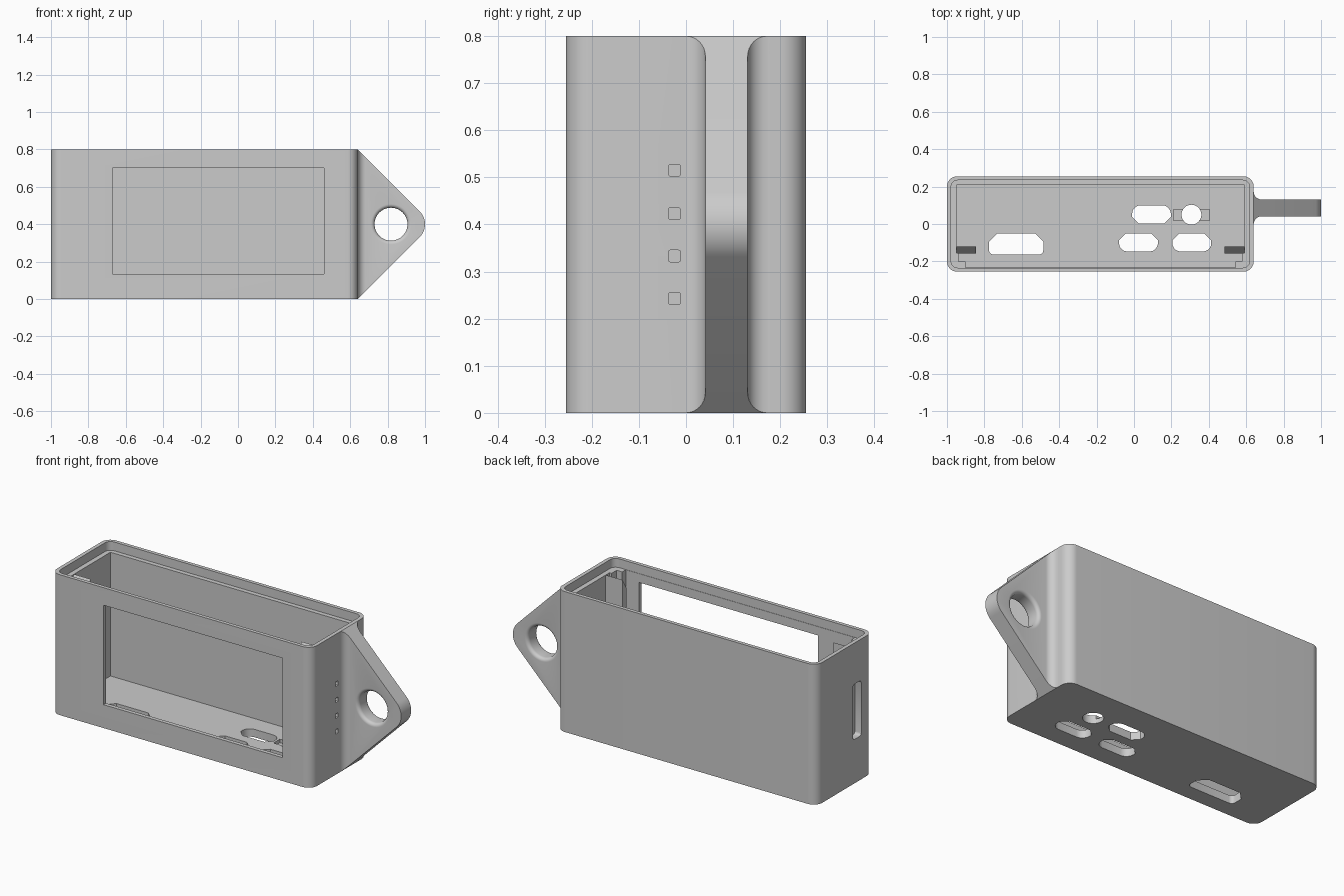
import bpy, bmesh
from math import sin, cos, pi, radians
from mathutils import Vector

if "Cube" in bpy.data.objects:
    bpy.data.objects.remove(bpy.data.objects["Cube"], do_unlink=True)

grey = bpy.data.materials.new("light grey plastic")
grey.use_nodes = True
GREY = (0.6, 0.6, 0.6, 1)
grey.diffuse_color = GREY
grey.node_tree.nodes["Principled BSDF"].inputs["Base Color"].default_value = GREY


def arc(cx, cy, r, a0, a1, n):
    """Points on an arc, angles in degrees."""
    steps = [radians(a0 + (a1 - a0) * i / n) for i in range(n + 1)]
    return [(cx + r * cos(a), cy + r * sin(a)) for a in steps]


def rounded(x0, x1, y0, y1, low=0.0, high=0.0, low_n=6, high_n=6):
    """Rectangle with rounded corners, or chamfered ones when n is 1."""
    pts = []
    for cx, cy, r, a, n in ((x1, y1, high, 0, high_n), (x0, y1, high, 90, high_n),
                            (x0, y0, low, 180, low_n), (x1, y0, low, 270, low_n)):
        if r == 0:
            pts.append((cx, cy))
        else:
            sx, sy = (1 if cx == x1 else -1), (1 if cy == y1 else -1)
            pts += arc(cx - sx * r, cy - sy * r, r, a, a + 90, n)
    return pts


def finish(name, bm):
    bmesh.ops.recalc_face_normals(bm, faces=bm.faces)
    mesh = bpy.data.meshes.new(name)
    bm.to_mesh(mesh)
    bm.free()
    mesh.materials.append(grey)
    ob = bpy.data.objects.new(name, mesh)
    bpy.context.collection.objects.link(ob)
    return ob


def prism(name, outline, lo, hi, axis="z"):
    """Extrude an outline along z (xy points), y (xz points) or x (yz points)."""
    place = {"z": lambda u, v, h: (u, v, h), "y": lambda u, v, h: (u, h, v),
             "x": lambda u, v, h: (h, u, v)}[axis]
    bm = bmesh.new()
    face = bm.faces.new([bm.verts.new(place(u, v, lo)) for u, v in outline])
    new = bmesh.ops.extrude_face_region(bm, geom=[face])["geom"]
    shift = Vector(place(0, 0, hi - lo))
    bmesh.ops.translate(bm, vec=shift, verts=[g for g in new if isinstance(g, bmesh.types.BMVert)])
    return finish(name, bm)


def boolean(ob, tool, operation="DIFFERENCE"):
    tool.hide_render = True
    mod = ob.modifiers.new("cut", "BOOLEAN")
    mod.operation, mod.solver, mod.object = operation, "EXACT", tool
    bpy.context.view_layer.objects.active = ob
    bpy.ops.object.modifier_apply(modifier=mod.name)
    bpy.data.objects.remove(tool, do_unlink=True)


def smooth(ob):
    bpy.ops.object.select_all(action="DESELECT")
    ob.select_set(True)
    bpy.context.view_layer.objects.active = ob
    bpy.ops.object.shade_smooth_by_angle(angle=radians(30))


# Case shell
L, R, D, H, FLOOR = -1.0, 0.64, 0.255, 0.8, 0.045
MID = (L + R) / 2
case = prism("case", rounded(L, R, -D, D, 0.055, 0.055, 10, 10), 0, H)


def cut(outline, lo, hi, axis="z"):
    boolean(case, prism("cutter", outline, lo, hi, axis))


# Stepped cavity and lid ledge
for half, y0, y1 in ((0.77, -0.155, 0.208), (0.757, -0.2, -0.15), (0.722, -0.232, -0.19)):
    cut(rounded(MID - half, MID + half, y0, y1), FLOOR, H + 0.1)
cut(rounded(L + 0.022, R - 0.022, -0.234, 0.234, 0.035, 0.035), H - 0.05, H + 0.1)

# Screen window
cut(rounded(-0.67, 0.46, 0.133, 0.7), -0.3, -0.19, "y")

# Card slot in one end, indicator holes in the other
cut(rounded(-0.15, -0.075, 0.25, 0.565, 0.015, 0.015, 3, 3), L - 0.1, L + 0.1, "x")
for z in (0.243, 0.333, 0.423, 0.515):
    cut(rounded(-0.037, -0.012, z - 0.0125, z + 0.0125, 0.004, 0.004, 2, 2), R - 0.1, R + 0.05, "x")

# Port openings in the floor
cut(rounded(-0.775, -0.485, -0.163, -0.05, 0.022, 0.045, 5, 1), -0.1, 0.1)
for x in (-0.08, 0.205):
    cut(rounded(x, x + 0.208, -0.147, -0.052, 0.045, 0.035, 5, 1), -0.1, 0.1)
cut(rounded(-0.01, 0.197, 0.004, 0.1, 0.035, 0.045, 1, 5), -0.1, 0.1)
cut(rounded(0.21, 0.405, 0.02, 0.077), 0.025, 0.1)
cut(arc(0.307, 0.05, 0.053, 0, 352.5, 47), -0.1, 0.1)
smooth(case)

# Board rails with sloped tops, one at each end
for name, wall, inner in (("right_rail", MID - 0.78, MID - 0.665), ("left_rail", MID + 0.665, MID + 0.78)):
    prism(name, [(-0.157, 0.04), (-0.12, 0.04), (-0.12, 0.75), (-0.157, 0.69)], wall, inner, "x")

# Hanging lug: plan with root fillets, trimmed to a rounded triangle
Y0, Y1, F = 0.041, 0.131, 0.042
plan = [(R - 0.02, Y0 - F)] + arc(R + F, Y0 - F, F, 180, 90, 8) + [(1.05, Y0), (1.05, Y1)]
plan += arc(R + F, Y1 + F, F, 270, 180, 8) + [(R - 0.02, Y1 + F)]
lug = prism("hanging_lug", plan, 0, H)
side = [(R - 0.05, 0), (R, 0)] + arc(0.903, 0.4, 0.097, -45, 45, 14) + [(R, H), (R - 0.05, H)]
boolean(lug, prism("cutter", side, -0.5, 0.5, "y"), "INTERSECT")

# Lug hole with rounded edges
HOLE, E, N = 0.088, 0.02, 48
flare = [(HOLE + E - E * sin(a), E - E * cos(a)) for a in [radians(15 * i) for i in range(7)]]
rings = [(HOLE + E, Y0 - 0.05)] + [(r, Y0 + d) for r, d in flare]
rings += [(r, Y1 - d) for r, d in reversed(flare)] + [(HOLE + E, Y1 + 0.05)]
bm = bmesh.new()
loops = [[bm.verts.new((0.818 + r * cos(2 * pi * i / N), y, 0.4 + r * sin(2 * pi * i / N)))
          for i in range(N)] for r, y in rings]
for a, b in zip(loops, loops[1:]):
    for i in range(N):
        j = (i + 1) % N
        bm.faces.new((a[i], a[j], b[j], b[i]))
bm.faces.new(loops[0])
bm.faces.new(loops[-1])
boolean(lug, finish("cutter", bm))
smooth(lug)
